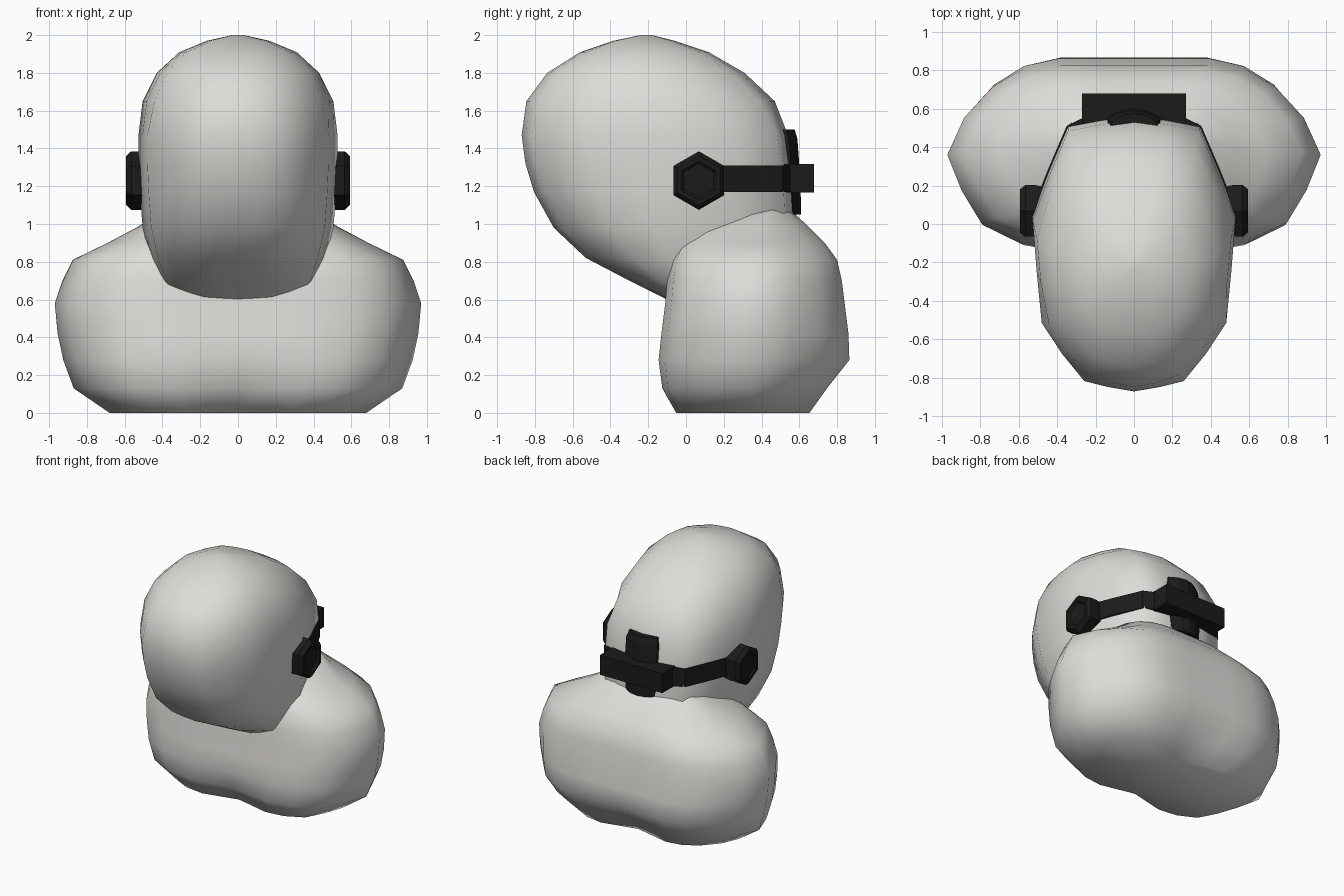
import bpy, bmesh, math
from mathutils import Vector

if "Cube" in bpy.data.objects:
    bpy.data.objects.remove(bpy.data.objects["Cube"])


def material(name, rgb):
    m = bpy.data.materials.new(name)
    m.diffuse_color = (*rgb, 1)
    m.use_nodes = True
    m.node_tree.nodes["Principled BSDF"].inputs["Base Color"].default_value = m.diffuse_color
    return m


clay = material("pale_grey", (0.73, 0.72, 0.69))
black = material("soft_black", (0.011, 0.011, 0.011))


def make(name, bm, mat, smooth=None):
    bmesh.ops.recalc_face_normals(bm, faces=bm.faces)
    me = bpy.data.meshes.new(name)
    bm.to_mesh(me)
    bm.free()
    me.materials.append(mat)
    if smooth:
        me.shade_smooth()
        me.set_sharp_from_angle(angle=math.radians(smooth))
    ob = bpy.data.objects.new(name, me)
    bpy.context.collection.objects.link(ob)
    return ob


def loft(name, rings, mat, smooth=None):
    """Skin a stack of point rings and cap both ends."""
    bm = bmesh.new()
    vs = [[bm.verts.new(p) for p in r] for r in rings]
    n = len(vs[0])
    for a, b in zip(vs, vs[1:]):
        for i in range(n):
            j = (i + 1) % n
            bm.faces.new((a[i], a[j], b[j], b[i]))
    bm.faces.new(vs[0])
    bm.faces.new(vs[-1])
    return make(name, bm, mat, smooth)


def ring(half_outline, z, front, mid, back, half, pinch=0.0, blend=0.0):
    """Mirror a unit half outline, front to back, and size it at height z.
    blend pulls the outline towards a plain ellipse."""
    pts = half_outline + [(-x, d) for x, d in half_outline[-2:0:-1]]
    out = []
    for x, d in pts:
        k = 1 + blend * (1 / math.hypot(x, d) - 1)
        x, d = x * k, d * k
        y = mid + d * (back - mid if d > 0 else mid - front)
        y -= d * pinch * max(0, 1 - abs(x) / 0.45)
        out.append((x * half, y, z))
    return out


# Head: rounded face, flatter cheeks tapering to the back
FACE = [(0, -1), (0.25, -0.975), (0.49, -0.94), (0.71, -0.78), (0.91, -0.60),
        (0.96, -0.30), (1, 0), (0.83, 0.46), (0.65, 0.89), (0.33, 0.955), (0, 1)]
# z, front y, widest y, back y, half width
HEAD = [
    (0.55, -0.02, 0.22, 0.45, 0.28), (0.61, -0.12, 0.20, 0.52, 0.36),
    (0.70, -0.30, 0.12, 0.56, 0.42), (0.82, -0.53, 0.08, 0.58, 0.465),
    (0.98, -0.70, 0.05, 0.585, 0.505), (1.17, -0.805, 0.05, 0.575, 0.52),
    (1.32, -0.85, 0.05, 0.56, 0.527), (1.47, -0.87, 0.02, 0.54, 0.527),
    (1.65, -0.845, -0.08, 0.47, 0.505), (1.80, -0.735, -0.16, 0.31, 0.43),
    (1.91, -0.56, -0.20, 0.12, 0.31), (1.97, -0.385, -0.21, -0.06, 0.165),
    (2.00, -0.24, -0.21, -0.18, 0.03),
]
loft("head", [ring(FACE, *r, blend=0.45 if r[0] > 1.6 else 0.0) for r in HEAD],
     clay, 75)

# Torso: shoulder lobes joined by a flat middle
LOBES = [(0, -1), (0.2, -1), (0.4, -1), (0.62, -0.93), (0.82, -0.75), (0.925, -0.39),
         (1, 0), (0.91, 0.40), (0.76, 0.73), (0.60, 0.92), (0.41, 1), (0.2, 1), (0, 1)]
TORSO = [
    (0.00, -0.06, 0.32, 0.66, 0.68, 0.07), (0.13, -0.13, 0.34, 0.75, 0.87, 0.04),
    (0.28, -0.145, 0.36, 0.865, 0.925), (0.42, -0.13, 0.36, 0.86, 0.955),
    (0.58, -0.11, 0.36, 0.84, 0.97), (0.70, -0.10, 0.37, 0.825, 0.93),
    (0.81, -0.08, 0.37, 0.80, 0.875), (0.90, -0.04, 0.38, 0.735, 0.69),
    (0.985, 0.04, 0.40, 0.65, 0.53), (1.05, 0.20, 0.43, 0.58, 0.43),
    (1.075, 0.33, 0.46, 0.53, 0.36),
]
loft("torso", [ring(LOBES, *r) for r in TORSO], clay, 60)


# Headset: hexagonal ear cups and straps on both sides
def hexagon(x, r):
    return [(x, 0.068 + r * math.sin(k * math.pi / 3),
             1.23 + r * math.cos(k * math.pi / 3)) for k in range(6)]


def strap(name, path, z0, z1, thick, mat):
    """Flat band along an xy path."""
    rings = []
    for i, p in enumerate(path):
        a, b = path[max(i - 1, 0)], path[min(i + 1, len(path) - 1)]
        t = (Vector(b) - Vector(a)).normalized()
        nx, ny = -t.y * thick / 2, t.x * thick / 2
        rings.append([(p[0] + nx, p[1] + ny, z0), (p[0] - nx, p[1] - ny, z0),
                      (p[0] - nx, p[1] - ny, z1), (p[0] + nx, p[1] + ny, z1)])
    loft(name, rings, mat)


for side, s in (("right", 1), ("left", -1)):
    profile = [(0.47, 0.145), (0.515, 0.155), (0.565, 0.155), (0.592, 0.13),
               (0.592, 0.105), (0.58, 0.09)]
    loft(side + "_ear_cup", [hexagon(s * x, r) for x, r in profile], black)
    strap(side + "_strap",
          [(s * 0.51, 0.08), (s * 0.43, 0.28), (s * 0.336, 0.50),
           (s * 0.22, 0.555)], 1.17, 1.31, 0.034, black)

# Rear battery box
bm = bmesh.new()
bmesh.ops.create_cube(bm, size=1)
for v in bm.verts:
    v.co = (v.co.x * 0.54, 0.595 + v.co.y * 0.165, 1.242 + v.co.z * 0.152)
make("rear_box", bm, black)

# Curved upright plate running behind the box
plate = []
for z, w, y in ((1.05, 0.125, 0.61), (1.24, 0.14, 0.605),
                (1.45, 0.135, 0.59), (1.50, 0.12, 0.575)):
    outer = [(w * k, y - 0.045 * k * k, z) for k in (-1, -0.5, 0, 0.5, 1)]
    plate.append(outer + [(x, yy - 0.06, z) for x, yy, _ in reversed(outer)])
loft("rear_plate", plate, black)
